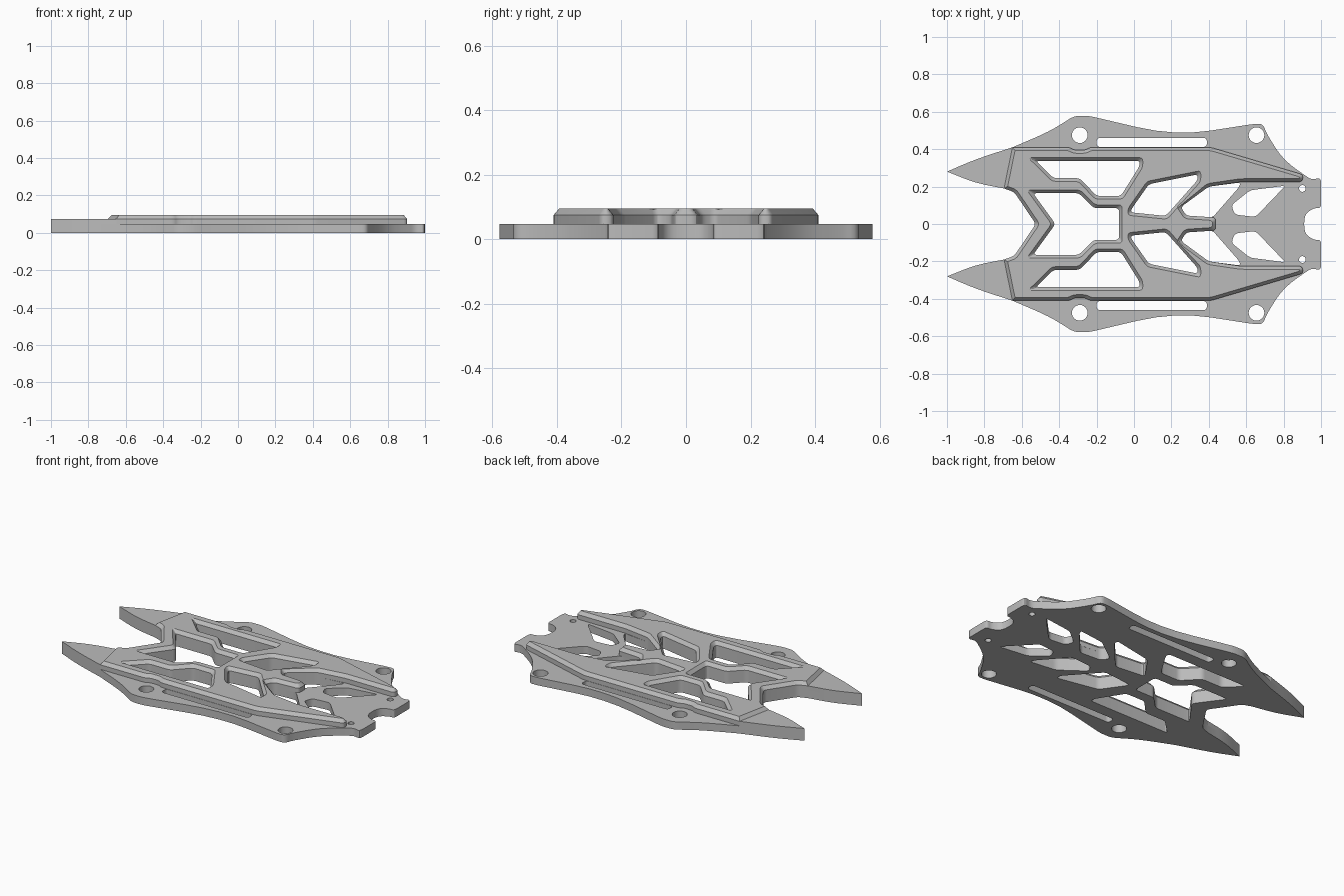
import bpy
import bmesh
import math
from mathutils import Vector

cube = bpy.data.objects.get("Cube")
if cube:
    bpy.data.objects.remove(cube, do_unlink=True)

grey = bpy.data.materials.new("plain grey")
grey.use_nodes = True
COLOUR = (0.5, 0.5, 0.5, 1)
grey.diffuse_color = COLOUR
grey.node_tree.nodes["Principled BSDF"].inputs["Base Color"].default_value = COLOUR

BASE_TOP, STEP, TOP, CHAMFER = 0.047, 0.075, 0.095, 0.017


def mirrored(points):
    """The same loop on the other side."""
    return [(p[0], -p[1], *p[2:]) for p in points]


def symmetric(half):
    """Close a half outline across the centre line."""
    return half + [p for p in reversed(mirrored(half)) if p[1] != 0]


def circle(x, y, r, n=24):
    return [(x + r * math.cos(math.tau * i / n),
             y + r * math.sin(math.tau * i / n), 0) for i in range(n)]


def oriented(points, ccw):
    area = sum(a[0] * b[1] - b[0] * a[1]
               for a, b in zip(points, points[1:] + points[:1]))
    return points if (area > 0) == ccw else points[::-1]


def inset(points, amount):
    """Move every edge into the material, which lies on its left."""
    result = []
    for i, p in enumerate(points):
        here = Vector(p[:2])
        a = (here - Vector(points[i - 1][:2])).normalized()
        b = (Vector(points[(i + 1) % len(points)][:2]) - here).normalized()
        na, nb = Vector((-a.y, a.x)), Vector((-b.y, b.x))
        moved = here + (na + nb) * amount / (1 + na.dot(nb))
        result.append((moved.x, moved.y, *p[2:]))
    return result


def rounded(points, default=0.02, steps=4):
    """Soften corners; a third value on a point sets its own distance."""
    result = []
    for i, p in enumerate(points):
        d = p[2] if len(p) > 2 else default
        here = Vector(p[:2])
        if d == 0:
            result.append(here)
            continue
        before = Vector(points[i - 1][:2]) - here
        after = Vector(points[(i + 1) % len(points)][:2]) - here
        start = here + before.normalized() * min(d, before.length * 0.45)
        end = here + after.normalized() * min(d, after.length * 0.45)
        for k in range(steps + 1):
            t = k / steps
            result.append(start * (1 - t) ** 2 + here * 2 * t * (1 - t) + end * t * t)
    return result


def plate(name, outline, holes, levels):
    """Solid plate with openings; levels are (height, inset) pairs."""
    bm = bmesh.new()
    bottom, top = [], []
    loops = [oriented(outline, True)] + [oriented(h, False) for h in holes]
    for loop in loops:
        rings = [[bm.verts.new((*p, z)) for p in rounded(inset(loop, amount))]
                 for z, amount in levels]
        n = len(rings[0])
        for low, high in zip(rings, rings[1:]):
            for i in range(n):
                j = (i + 1) % n
                bm.faces.new((low[i], low[j], high[j], high[i]))
        for ring, edges in ((rings[0], bottom), (rings[-1], top)):
            edges += [bm.edges.get((ring[i - 1], ring[i])) for i in range(n)]
    for edges in (bottom, top):
        bmesh.ops.triangle_fill(bm, edges=edges, use_beauty=True, normal=(0, 0, 1))
    bmesh.ops.recalc_face_normals(bm, faces=bm.faces[:])
    mesh = bpy.data.meshes.new(name)
    bm.to_mesh(mesh)
    bm.free()
    mesh.materials.append(grey)
    obj = bpy.data.objects.new(name, mesh)
    bpy.context.collection.objects.link(obj)
    bpy.ops.object.select_all(action="DESELECT")
    obj.select_set(True)
    bpy.context.view_layer.objects.active = obj
    bpy.ops.object.shade_smooth_by_angle(angle=math.radians(25))
    return obj


# Rear prong, shared by the base and the raised tips
prong = [(-0.65, 0.41, 0), (-0.85, 0.345, 0.1), (-1, 0.28, 0),
         (-0.85, 0.22, 0.1), (-0.695, 0.19, 0)]
rear_notch = [(-0.64, 0.17), (-0.525, 0)]

# Windows cut through both layers
side_window = [(-0.525, 0.338), (0.03, 0.338), (0.03, 0.31), (-0.07, 0.15),
               (-0.2, 0.15), (-0.29, 0.245), (-0.43, 0.245)]
rib_window = [(0.34, 0.265), (0.08, 0.213), (-0.015, 0.078),
              (-0.015, 0.062), (0.17, 0.043), (0.34, 0.235)]
centre_window = symmetric([(-0.08, 0.085), (-0.215, 0.085), (-0.295, 0.165),
                           (-0.54, 0.165), (-0.42, 0)])
through = [side_window, mirrored(side_window), rib_window,
           mirrored(rib_window), centre_window]

# Base plate with screw holes, strap slots and front windows
base_outline = symmetric([
    (0.91, 0.05, 0.05), (0.96, 0.085, 0.03), (1, 0.085), (1, 0.25, 0.03),
    (0.95, 0.235, 0.03), (0.8, 0.34, 0.2), (0.71, 0.48, 0.1), (0.69, 0.535, 0.03),
    (0.64, 0.535, 0.03), (0.22, 0.47, 0.5), (-0.24, 0.578, 0.03),
    (-0.32, 0.578, 0.03), (-0.45, 0.495, 0.1)] + prong + rear_notch)
front_window = [(0.25, 0.09), (0.4, 0.2), (0.57, 0.222), (0.56, 0.195),
                (0.42, 0.035), (0.28, 0.045)]
nose_window = [(0.52, 0.1), (0.62, 0.18), (0.81, 0.205), (0.65, 0.038), (0.54, 0.05)]
strap_slot = [(-0.2, 0.412), (0.39, 0.412), (0.39, 0.46), (-0.2, 0.46)]
one_side = [front_window, nose_window, strap_slot, circle(-0.29, 0.475, 0.042),
            circle(0.655, 0.475, 0.042), circle(0.9, 0.19, 0.018)]
base_holes = through + one_side + [mirrored(h) for h in one_side]
plate("base_plate", base_outline, base_holes, [(0, 0), (BASE_TOP, 0)])

# Raised frame with a chamfered top edge
frame_outline = symmetric([
    (0.437, 0.035), (0.28, 0.045), (0.25, 0.09), (0.4, 0.2), (0.57, 0.225),
    (0.9, 0.225), (0.905, 0.264), (0.41, 0.41), (-0.235, 0.41), (-0.26, 0.395),
    (-0.32, 0.395), (-0.345, 0.41), (-0.65, 0.41, 0), (-0.695, 0.19, 0)] + rear_notch)
plate("raised_frame", frame_outline, through,
      [(BASE_TOP, 0), (STEP, 0), (TOP, CHAMFER)])

# Raised tips on the rear prongs
for name, loop in (("left_rear_tip", prong), ("right_rear_tip", mirrored(prong))):
    plate(name, loop, [], [(BASE_TOP, 0), (STEP, 0)])
